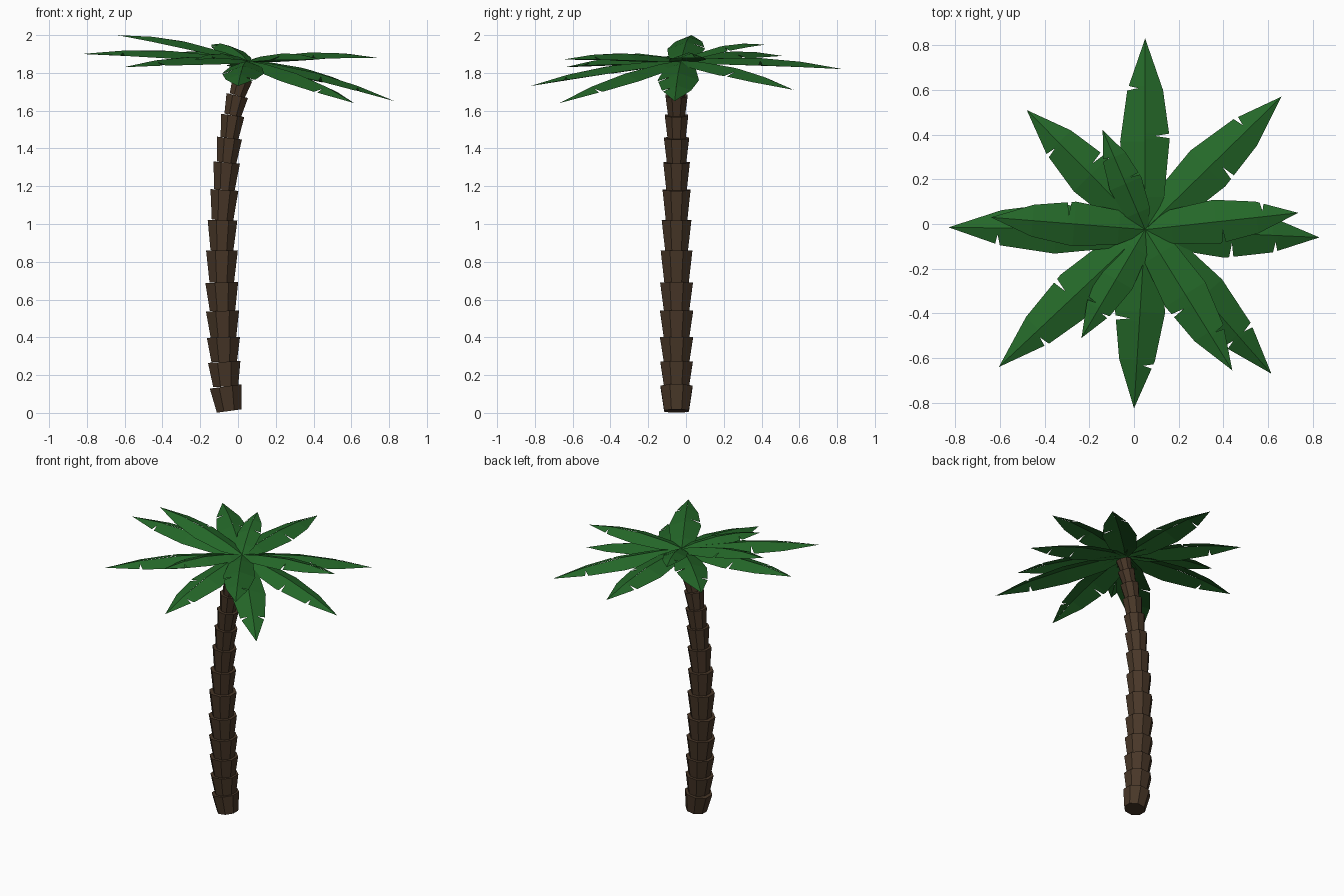
import bpy, bmesh, math
from mathutils import Vector

if "Cube" in bpy.data.objects:
    bpy.data.objects.remove(bpy.data.objects["Cube"])


def material(name, rgb):
    m = bpy.data.materials.new(name)
    m.diffuse_color = (*rgb, 1)
    m.use_nodes = True
    m.node_tree.nodes["Principled BSDF"].inputs["Base Color"].default_value = m.diffuse_color
    return m


def finish(bm, name, mat):
    me = bpy.data.meshes.new(name)
    bm.to_mesh(me)
    bm.free()
    me.materials.append(mat)
    ob = bpy.data.objects.new(name, me)
    bpy.context.collection.objects.link(ob)
    return ob


bark = material("bark", (0.065, 0.038, 0.021))
green = material("leaf_green", (0.018, 0.14, 0.022))

# Trunk: stacked flaring rings along a bent path of (x, z, top radius)
path = [(-0.047, 0.01, 0.09), (-0.065, 0.14, 0.092), (-0.073, 0.27, 0.093),
        (-0.077, 0.40, 0.095), (-0.082, 0.54, 0.095), (-0.086, 0.69, 0.094),
        (-0.085, 0.86, 0.091), (-0.082, 1.02, 0.085), (-0.072, 1.18, 0.08),
        (-0.06, 1.325, 0.076), (-0.045, 1.455, 0.072), (-0.028, 1.575, 0.067),
        (-0.004, 1.68, 0.063), (0.024, 1.77, 0.058), (0.046, 1.845, 0.052)]
SIDES = 8
bm = bmesh.new()
for (x0, z0, _), (x1, z1, r) in zip(path, path[1:]):
    a, b = Vector((x0, -0.05, z0)), Vector((x1, -0.05, z1))
    up = (b - a).normalized()
    u = Vector((0, 1, 0)).cross(up)
    rings = []
    for c, rad in ((a, r * 0.77), (b, r)):
        rings.append([bm.verts.new(c + rad * (u * math.cos(t) + Vector((0, math.sin(t), 0))))
                      for t in [(i + 0.5) * math.tau / SIDES for i in range(SIDES)]])
    for i in range(SIDES):
        j = (i + 1) % SIDES
        bm.faces.new((rings[0][i], rings[0][j], rings[1][j], rings[1][i]))
    bm.faces.new(rings[0][::-1])
    bm.faces.new(rings[1])
finish(bm, "trunk", bark)


# Frond: arched midrib with two drooping halves, each half notched along its edge
WIDTH = [(0, 0.02), (0.17, 0.085), (0.46, 0.112), (0.73, 0.08), (1, 0)]


def half_width(t):
    for (t0, w0), (t1, w1) in zip(WIDTH, WIDTH[1:]):
        if t <= t1:
            return w0 + (w1 - w0) * (t - t0) / (t1 - t0)


def edge_points(notches):
    pts = [(t, half_width(t)) for t, _ in WIDTH]
    for n in notches:
        pts = [p for p in pts if abs(p[0] - n) > 0.03 or p[0] == 1]
        pts += [(n - 0.012, half_width(n - 0.012)), (n, half_width(n) * 0.4),
                (n + 0.012, half_width(n + 0.012))]
    return sorted(pts)


def frond(index, tip, left, right):
    base, tip = Vector((0.05, -0.025, 1.865)), Vector(tip)
    d = tip - base
    scale = min(1, 0.2 + math.hypot(d.x, d.y))
    across = Vector((-d.y, d.x, 0)).normalized()
    bm = bmesh.new()
    for side, notches in ((1, left), (-1, right)):
        prev = None
        for t, w in edge_points(notches):
            rib = base + d * t + Vector((0, 0, 0.14 * t * (1 - t)))
            out = rib + (across * side + Vector((0, 0, -0.36))) * w * scale
            cur = (bm.verts.new(rib), bm.verts.new(out))
            if prev:
                q = (prev[0], cur[0], cur[1], prev[1])
                bm.faces.new(q[::-1] if side > 0 else q)
            prev = cur
    bmesh.ops.remove_doubles(bm, verts=bm.verts, dist=0.0005)
    bmesh.ops.triangulate(bm, faces=bm.faces[:])
    for f in bm.faces:
        if f.normal.z < 0:
            f.normal_flip()
    finish(bm, f"frond_{index}", green)


# Crown: tip position, left notches, right notches
crown = [((0.05, 0.83, 1.82), [0.74], [0.49]),
         ((0.66, 0.57, 1.71), [0.75], [0.52]),
         ((-0.48, 0.51, 1.89), [0.72], [0.5]),
         ((-0.14, 0.42, 1.95), [0.74], [0.5]),
         ((-0.64, 0.03, 2.0), [], [0.5]),
         ((-0.83, -0.015, 1.90), [0.75], [0.5]),
         ((-0.605, -0.64, 1.83), [0.75], [0.5]),
         ((-0.235, -0.51, 1.87), [0.75], [0.7]),
         ((0.0, -0.825, 1.73), [0.76], [0.5]),
         ((0.44, -0.655, 1.87), [0.75], [0.53]),
         ((0.615, -0.67, 1.64), [0.74], [0.74]),
         ((0.83, -0.06, 1.65), [], [0.5, 0.75]),
         ((0.735, 0.05, 1.88), [0.77], [0.5])]
for i, (tip, left, right) in enumerate(crown, 1):
    frond(i, tip, left, right)
